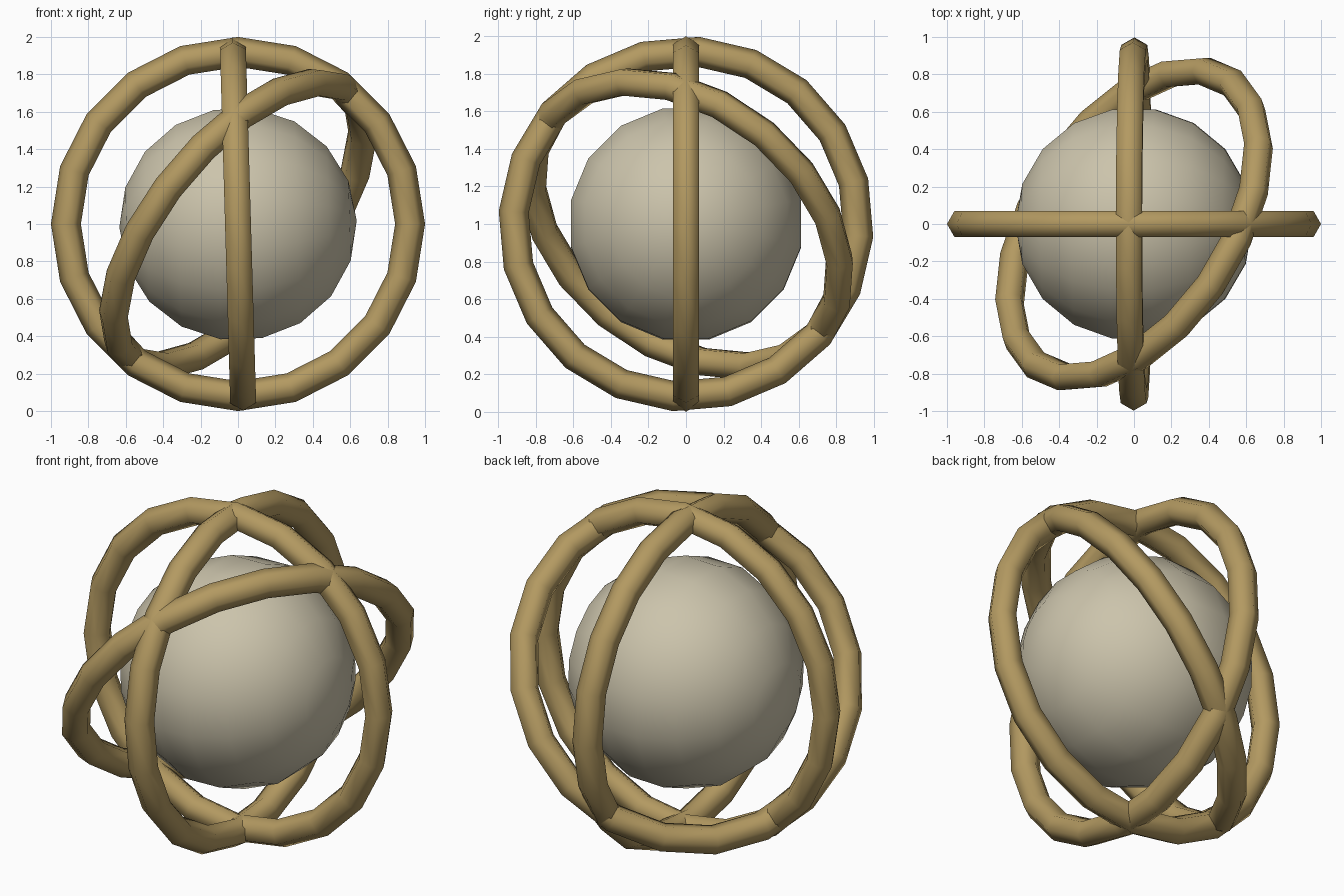
import bpy
from math import radians
from mathutils import Matrix, Vector

if "Cube" in bpy.data.objects:
    bpy.data.objects.remove(bpy.data.objects["Cube"])


def material(name, color):
    m = bpy.data.materials.new(name)
    m.diffuse_color = color
    m.use_nodes = True
    m.node_tree.nodes["Principled BSDF"].inputs["Base Color"].default_value = m.diffuse_color
    return m


brass = material("brass", (0.45, 0.32, 0.12, 1))
ivory = material("ivory", (0.60, 0.55, 0.41, 1))
CENTRE = Vector((0, 0, 1))


def finish(name, x_axis, normal, phase, mat):
    """Name the new object, aim its z axis along normal and spin it by phase."""
    o = bpy.context.object
    o.name = name
    z = Vector(normal).normalized()
    y = z.cross(Vector(x_axis)).normalized()
    x = y.cross(z)
    basis = Matrix((x, y, z)).transposed()
    spin = Matrix.Rotation(radians(phase), 3, 'Z')
    o.matrix_world = Matrix.Translation(CENTRE) @ (basis @ spin).to_4x4()
    o.data.materials.append(mat)
    return o


# three interlocking hoops with six-sided tubes
hoops = [
    ("front_ring", (1, 0, 0), (0, -1, 0), 0),
    ("side_ring", (0, 1, 0), (1, 0, 0.029), -4),
    ("tilted_ring", (0.635, 0, 0.773), (-0.69, 0.45, 0.567), -5.5),
]
for name, x_axis, normal, phase in hoops:
    bpy.ops.mesh.primitive_torus_add(major_segments=20, minor_segments=6,
                                     major_radius=0.92, minor_radius=0.08)
    finish(name, x_axis, normal, phase, brass)
    bpy.ops.object.shade_smooth()

# inner globe with its poles pointing sideways
bpy.ops.mesh.primitive_uv_sphere_add(segments=16, ring_count=9, radius=0.635)
finish("globe", (0, 1, 0), (1, 0, 0.029), 11.25, ivory)
bpy.ops.object.shade_smooth()
